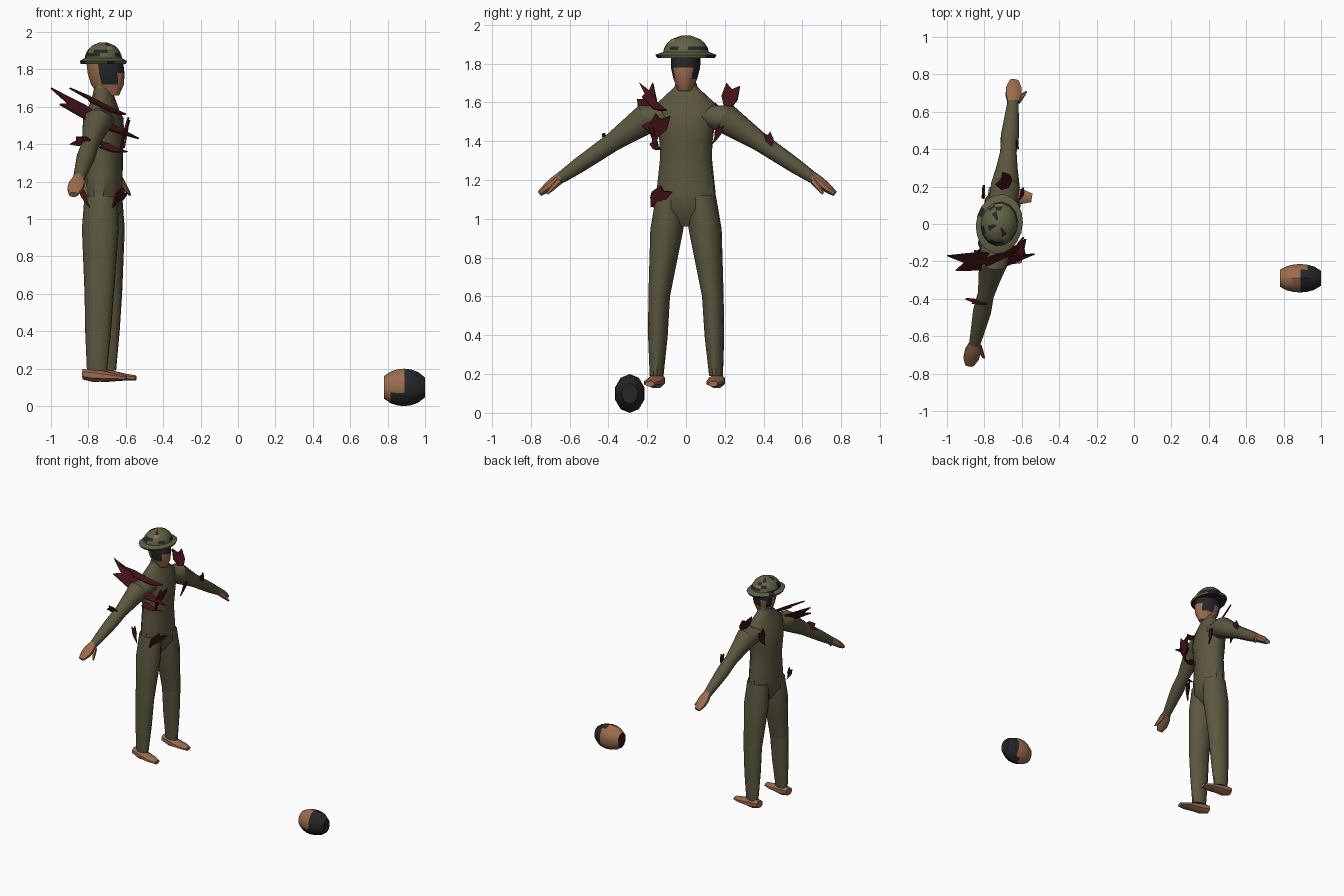
import bpy, bmesh, math, random
from mathutils import Vector, Matrix

cube = bpy.data.objects.get("Cube")
if cube:
    bpy.data.objects.remove(cube)
random.seed(4)


def material(name, *rgb):
    m = bpy.data.materials.new(name)
    m.use_nodes = True
    m.diffuse_color = (*rgb, 1)
    shader = next(n for n in m.node_tree.nodes if n.type == 'BSDF_PRINCIPLED')
    shader.inputs["Base Color"].default_value = (*rgb, 1)
    return m


OLIVE = material("olive cloth", .105, .095, .05)
SKIN = material("skin", .33, .15, .075)
BLACK = material("black", .018, .019, .02)
RED = material("dark red", .055, .006, .008)
GREEN = material("helmet green", .12, .12, .06)

ALONG_X, ALONG_Y, ALONG_Z = Matrix.Identity(3)
# The figure stands on the left and looks along +x, turned slightly
WORLD = Matrix.Identity(4)
STANCE = Matrix.Translation((-.72, 0, 0)) @ Matrix.Rotation(math.radians(-9), 4, 'Z')
smooth_parts = []


def finish(name, bm, materials, place, rule=None):
    bmesh.ops.recalc_face_normals(bm, faces=bm.faces)
    if rule:
        for face in bm.faces:
            face.material_index = rule(face.calc_center_median())
    bm.transform(place)
    mesh = bpy.data.meshes.new(name)
    bm.to_mesh(mesh)
    bm.free()
    for m in materials:
        mesh.materials.append(m)
    ob = bpy.data.objects.new(name, mesh)
    bpy.context.collection.objects.link(ob)
    return ob


def limb(name, start, end, depths, widths, materials, across=ALONG_X, up=ALONG_Y,
         sides=12, place=STANCE, rule=None):
    """Closed tube of evenly spaced elliptical rings from start to end."""
    bm = bmesh.new()
    rings = []
    for k, (depth, width) in enumerate(zip(depths, widths)):
        centre = Vector(start).lerp(Vector(end), k / (len(depths) - 1))
        angles = [math.tau * (i + .5) / sides for i in range(sides)]
        rings.append([bm.verts.new(centre + across * depth * math.cos(a) + up * width * math.sin(a))
                      for a in angles])
    for lower, upper in zip(rings, rings[1:]):
        for i in range(sides):
            bm.faces.new((lower[i - 1], lower[i], upper[i], upper[i - 1]))
    bm.faces.new(rings[0])
    bm.faces.new(rings[-1])
    ob = finish(name, bm, materials, place, rule)
    smooth_parts.append(ob)
    return ob


def bulge(radius, low, high, count):
    """Radii of evenly spaced slices of a sphere."""
    heights = [low + (high - low) * i / (count - 1) for i in range(count)]
    return [radius * math.sqrt(1 - h * h) for h in heights]


def shard(name, start, end, side):
    """Jagged torn plate with two long tips, spreading to one side."""
    start, end, side = Vector(start), Vector(end), Vector(side)
    outline = [start, start.lerp(end, .4) - side * .2, start.lerp(end, .7) + side * .1, end,
               start.lerp(end, .7) + side * .7, start.lerp(end, .5) + side,
               start.lerp(end, .1) + side, start.lerp(end, .2) + side * .5]
    bm = bmesh.new()
    face = bm.faces.new([bm.verts.new(p) for p in outline])
    bmesh.ops.triangulate(bm, faces=[face])
    ob = finish(name, bm, [RED], WORLD)
    plate = ob.modifiers.new("thickness", 'SOLIDIFY')
    plate.thickness = .01
    plate.offset = 0


# Torso, rising from the crotch to the collar
limb("torso", (0, 0, .96), (0, 0, 1.68),
     [.04, .1, .1, .1, .1, .11, .11, .08, .05],
     [.04, .16, .155, .145, .135, .14, .155, .16, .06], [OLIVE])
limb("collar", (0, 0, 1.6), (0, 0, 1.7), [.07, .05], [.08, .055], [OLIVE])


# Head with black hair over the eyes and down the sides
def hair_rule(c):
    fringe = c.z > 1.78 and c.x > -.03
    sideburn = c.z > 1.72 and 0 < c.x < .07 and abs(c.y) > .03
    nape = c.z > 1.72 and c.x < -.03 and c.y > 0
    return int(fringe or sideburn or nape)


limb("neck", (0, 0, 1.66), (0, 0, 1.76), [.045, .05], [.05, .055], [SKIN])
limb("head", (.03, 0, 1.66), (0, 0, 1.9), [.055, .09, .1, .1, .08],
     [.035, .06, .075, .075, .07], [SKIN, BLACK], rule=hair_rule)


# Camouflaged helmet
def camouflage(c):
    return random.choices((0, 1, 2), weights=(9, 4, 1))[0]


limb("helmet_dome", (0, 0, 1.85), (0, 0, 1.945), bulge(.1, 0, .98, 6), bulge(.12, 0, .98, 6),
     [GREEN, BLACK, SKIN], sides=14, rule=camouflage)
limb("helmet_brim", (0, 0, 1.83), (0, 0, 1.86), [.12, .125, .1], [.15, .16, .12],
     [GREEN, BLACK, GREEN], sides=18, rule=camouflage)

# Arms, hands, legs and feet on both sides
for s, side in ((1, "left"), (-1, "right")):
    slant = Vector((0, s * .57, .82))
    limb(side + "_shoulder", (0, s * .1, 1.53), (0, s * .2, 1.52), [.08, .08], [.07, .08],
         [OLIVE], up=slant)
    limb(side + "_arm", (0, s * .2, 1.52), (-.03, s * .66, 1.21),
         [.08, .06, .045, .05, .04, .03], [.08, .065, .05, .045, .04, .03], [OLIVE], up=slant)
    limb(side + "_hand", (-.03, s * .65, 1.22), (-.04, s * .77, 1.13),
         [.03, .045, .045, .025], [.03, .03, .025, .015], [SKIN], up=slant, sides=8)
    limb(side + "_thumb", (-.01, s * .66, 1.2), (.03, s * .72, 1.13), [.02, .015, .007],
         [.02, .015, .007], [SKIN], up=slant, sides=6)
    limb(side + "_thigh", (0, s * .08, 1.12), (0, s * .14, .6), [.09, .1, .09, .08],
         [.075, .085, .07, .055], [OLIVE])
    limb(side + "_shin", (0, s * .14, .6), (-.01, s * .155, .19), [.08, .07, .055],
         [.055, .05, .035], [OLIVE])
    limb(side + "_foot", (-.085, s * .155, .17), (.15, s * .165, .15),
         [.035, .045, .045, .045, .025], [.03, .04, .03, .02, .015], [SKIN],
         across=ALONG_Y, up=ALONG_Z, sides=8)

# Torn red shards: shoulders, chest, elbows and hips
shard("shoulder_shard", (-1, -.17, 1.7), (-.53, -.16, 1.43), (0, -.08, -.06))
shard("shoulder_inner_shard", (-.9, -.24, 1.7), (-.6, -.1, 1.56), (.08, 0, -.06))
shard("chest_shard", (-.58, -.08, 1.53), (-.63, -.16, 1.37), (0, -.07, .03))
shard("rib_shard", (-.76, -.17, 1.42), (-.59, -.13, 1.36), (0, -.02, -.03))
shard("elbow_shard", (-.9, -.4, 1.4), (-.77, -.42, 1.4), (.02, -.02, .04))
shard("front_hip_shard", (-.59, -.07, 1.14), (-.67, -.18, 1.06), (-.02, -.05, .04))
shard("back_hip_shard", (-.83, -.14, 1.18), (-.79, -.17, 1.06), (-.03, 0, 0))
shard("left_shoulder_shard", (-.74, .21, 1.7), (-.65, .18, 1.53), (.03, .07, 0))
shard("left_back_shard", (-.8, .15, 1.6), (-.81, .14, 1.46), (0, .06, 0))
shard("left_armpit_shard", (-.59, .17, 1.49), (-.61, .13, 1.38), (0, .03, 0))
shard("left_elbow_shard", (-.62, .4, 1.44), (-.63, .44, 1.35), (0, .03, .02))


# Second head lying on the ground, crown toward +x
def fallen_rule(c):
    crown = c.x > .88 and not (c.y > -.24 and c.x < .94)
    cheek = c.x > .83 and c.z < .08 and c.y < -.3
    return 2 if c.x < .783 else int(crown or cheek)


limb("fallen_head", (.78, -.29, .1), (1, -.29, .1), bulge(.08, -.8, .85, 7),
     bulge(.1, -.8, .85, 7), [SKIN, BLACK, RED], across=ALONG_Y, up=ALONG_Z,
     sides=10, place=WORLD, rule=fallen_rule)

# Soft shading that keeps the sharp edges
bpy.ops.object.select_all(action='DESELECT')
for ob in smooth_parts:
    ob.select_set(True)
bpy.context.view_layer.objects.active = smooth_parts[0]
bpy.ops.object.shade_smooth_by_angle(angle=math.radians(40))
